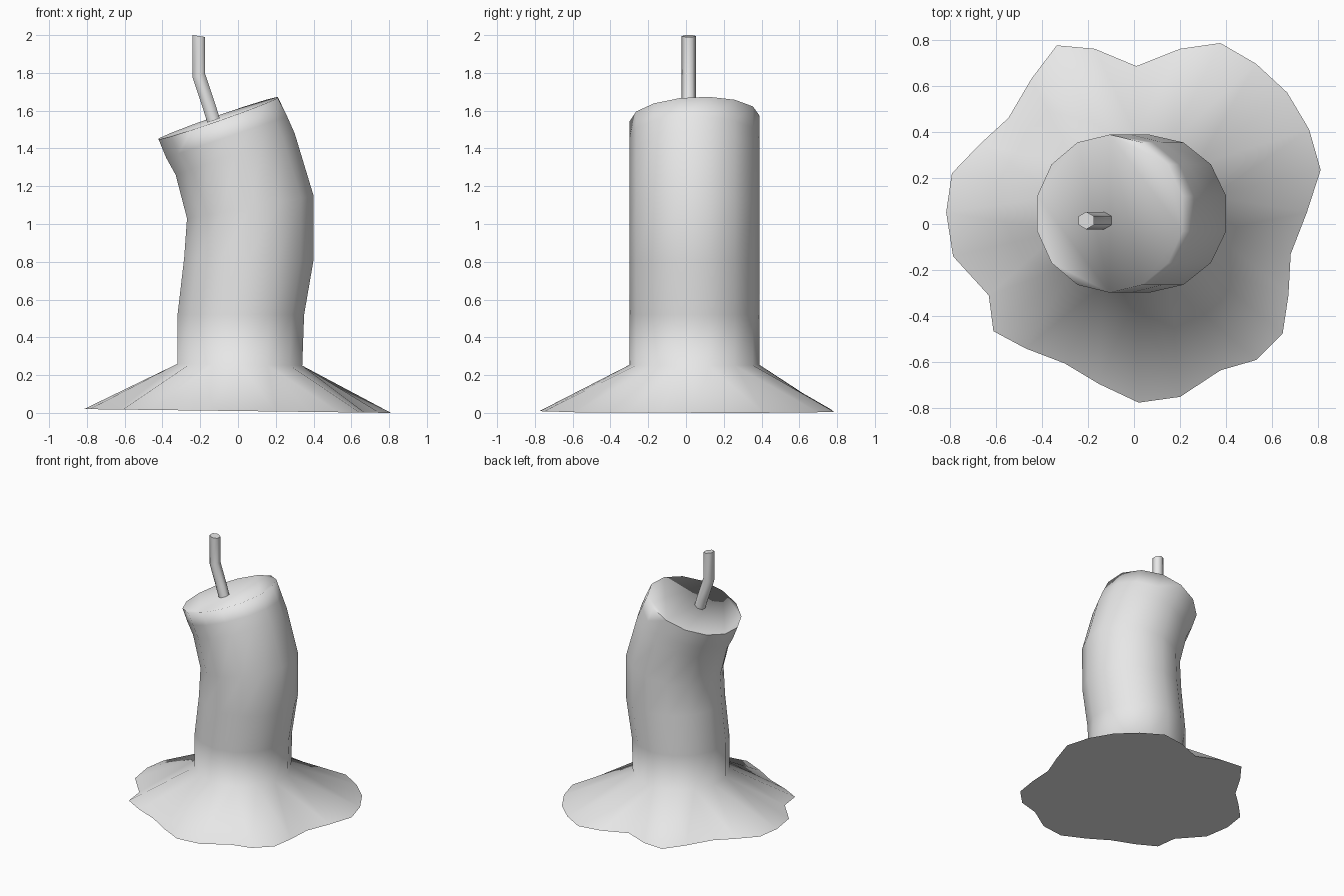
import bpy, bmesh
from math import sin, cos, pi, radians
from mathutils import Vector

if "Cube" in bpy.data.objects:
    bpy.data.objects.remove(bpy.data.objects["Cube"], do_unlink=True)

wax_grey = bpy.data.materials.new("wax_grey")
wax_grey.use_nodes = True
wax_grey.diffuse_color = (0.8, 0.8, 0.8, 1)
wax_grey.node_tree.nodes["Principled BSDF"].inputs["Base Color"].default_value = (0.8, 0.8, 0.8, 1)


def finish(bm, name, angle):
    bmesh.ops.recalc_face_normals(bm, faces=bm.faces)
    mesh = bpy.data.meshes.new(name)
    bm.to_mesh(mesh)
    bm.free()
    mesh.materials.append(wax_grey)
    obj = bpy.data.objects.new(name, mesh)
    bpy.context.collection.objects.link(obj)
    bpy.ops.object.select_all(action="DESELECT")
    obj.select_set(True)
    bpy.context.view_layer.objects.active = obj
    bpy.ops.object.shade_smooth_by_angle(angle=radians(angle))
    return obj


def bridge(bm, low, high):
    n = len(low)
    for i in range(n):
        j = (i + 1) % n
        bm.faces.new((low[i], low[j], high[j], high[i]))


# Bent candle: each ring spans a left and a right point of the silhouette
SIDES = 14
RINGS = [  # left x, left z, right x, right z
    (-0.32, 0.26, 0.34, 0.25),
    (-0.32, 0.52, 0.35, 0.52),
    (-0.285, 0.82, 0.40, 0.81),
    (-0.27, 1.03, 0.40, 1.15),
    (-0.33, 1.26, 0.30, 1.48),
    (-0.38, 1.35, 0.26, 1.57),
    (-0.42, 1.45, 0.21, 1.67),
]
bm = bmesh.new()
rings = []
for lx, lz, rx, rz in RINGS:
    tilt = 0.015 if lz > 1.4 else 0
    centre = Vector(((lx + rx) / 2, 0.045, (lz + rz) / 2))
    across = Vector((rx - lx, 0, rz - lz)) / 2 / cos(pi / SIDES)
    depth = Vector((0, 0.343, tilt))
    angles = [2 * pi * i / SIDES - pi / 2 for i in range(SIDES)]
    rings.append([bm.verts.new(centre + across * cos(a) + depth * sin(a)) for a in angles])
for low, high in zip(rings, rings[1:]):
    bridge(bm, low, high)

# Slanted top, split along its middle
top, half = rings[-1], SIDES // 2
bm.faces.new(top[:half + 1])
bm.faces.new(top[half:] + top[:1])

# Melted wax puddle: two outline points for every side of the candle
PUDDLE = [
    (.02, -.775), (.2, -.75), (.375, -.635), (.53, -.59), (.645, -.475), (.67, -.31), (.68, -.13),
    (.75, .05), (.81, .235), (.76, .41), (.665, .57), (.53, .695), (.375, .785), (.2, .76),
    (.01, .685), (-.17, .76), (-.335, .775), (-.445, .63), (-.545, .46), (-.67, .345), (-.79, .22),
    (-.815, .05), (-.785, -.14), (-.63, -.31), (-.61, -.465), (-.47, -.54), (-.3, -.605), (-.15, -.695),
]
rim = [bm.verts.new((x, y, 0.01 - 0.0125 * x)) for x, y in PUDDLE]
foot = rings[0]
for i in range(SIDES):
    a, b = foot[i], foot[(i + 1) % SIDES]
    p, q, r = (rim[(2 * i + k) % len(rim)] for k in range(3))
    for tri in ((a, p, q), (a, q, b), (b, q, r)):
        bm.faces.new(tri)
bm.faces.new(rim)
finish(bm, "candle_body", 89.9)

# Crooked wick, a six-sided tube
bm = bmesh.new()
wick_rings = []
for x, z, slope in [(-0.115, 1.5, 0.35), (-0.155, 1.63, 0.35), (-0.207, 1.785, 0.3), (-0.207, 1.995, -0.15)]:
    ring = []
    for i in range(6):
        a = pi / 3 * i + pi / 2
        dx = 0.038 * cos(a)
        ring.append(bm.verts.new((x + dx, 0.015 + 0.038 * sin(a), z + dx * slope)))
    wick_rings.append(ring)
for low, high in zip(wick_rings, wick_rings[1:]):
    bridge(bm, low, high)
bm.faces.new(wick_rings[0])
bm.faces.new(wick_rings[-1])
finish(bm, "wick", 65)
